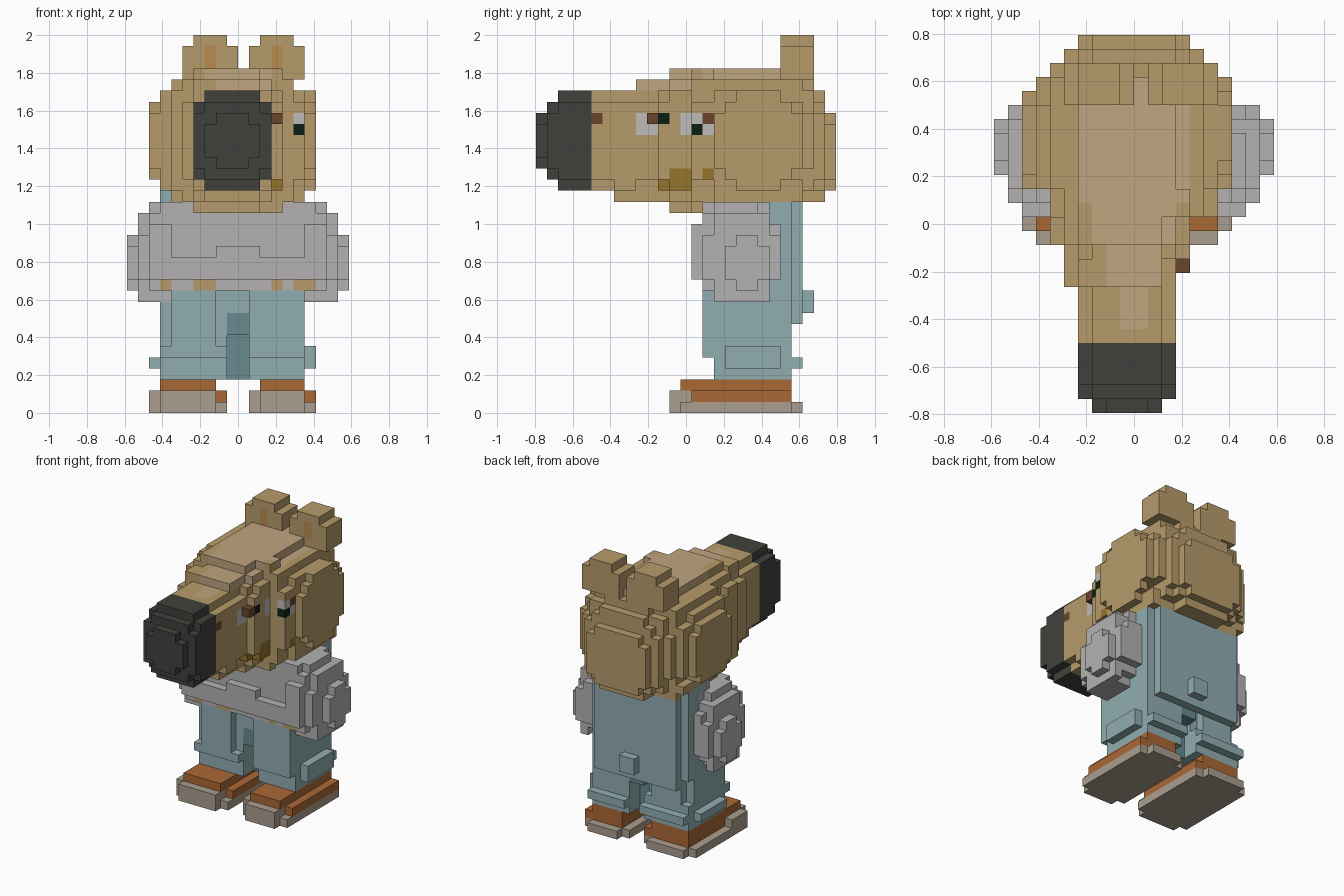
import bpy, bmesh
from mathutils import Vector

if "Cube" in bpy.data.objects:
    bpy.data.objects.remove(bpy.data.objects["Cube"])

U = 2 / 34                      # voxel edge; grid is 20 x 27 x 34
grid = {}                       # (x, y, z) -> part name


def fill(part, x0, x1, y0, y1, z0, z1, axis=None, p=3):
    """Fill a box, or a rounded prism running along the given axis."""
    lo, hi = (x0, y0, z0), (x1, y1, z1)
    for x in range(x0, x1):
        for y in range(y0, y1):
            for z in range(z0, z1):
                v = (x, y, z)
                r = 0
                if axis is not None:
                    for a in range(3):
                        if a != axis:
                            half = (hi[a] - lo[a]) / 2
                            r += abs((v[a] + .5 - lo[a] - half) / half) ** p
                if r <= 1:
                    grid[v] = part


def paint(part, axis, cells, outer):
    """Recolour the outermost voxel on the lines through the given cells."""
    for a, b in cells:
        line = [v for v in grid if (v[:axis] + v[axis + 1:]) == (a, b)]
        if line:
            grid[outer(line, key=lambda v: v[axis])] = part


# Shoes: sole, upper and pale toe cap
for x0, x1 in ((-8, -1), (1, 7)):
    fill('sole', x0, x1, 13, 23, 0, 1)
    fill('sole', x0 + 1, x1 - 1, 12, 24, 0, 1)
    fill('shoe', x0 + 1, x1, 14, 23, 1, 2)
    fill('shoe', x0 + 1, x1 - 1, 13, 23, 2, 3)
    fill('sole', x0 + 1, x1 - 1, 12, 14, 1, 2)
    fill('sole', x0, x0 + 1, 13, 16, 1, 2)

# Trousers: legs with rolled cuffs, crotch, seat, back panel and tail
for x0, x1, out in ((-7, -1, -1), (1, 6, 1)):
    fill('trousers', x0, x1, 16, 23, 3, 4, 2, 6)
    fill('trousers', x0, x1, 16, 24, 4, 5, 2, 6)
    fill('trousers', x0, x1, 15, 23, 5, 6, 2, 6)
    fill('trousers', min(x0, x0 + out), max(x1, x1 + out), 17, 22, 4, 5)
    fill('trousers', x0, x1, 15, 23, 6, 11, 2, 4)
fill('trousers', 6, 7, 17, 22, 5, 6)
fill('crotch', -1, 1, 18, 21, 3, 7)
fill('crotch', -1, 1, 16, 23, 7, 11)
fill('trousers', -7, 6, 16, 23, 9, 11)
fill('trousers', -7, 6, 19, 23, 11, 20)
fill('trousers', -6, 5, 23, 24, 8, 20)
fill('trousers', -1, 1, 24, 25, 9, 11)

# Sweater: chest, folded forearms and sleeves
fill('sweater', -7, 7, 15, 21, 11, 19)
for x0, x1, y0, y1, z0, z1 in ((6, 8, 14, 22, 10, 19), (8, 9, 15, 22, 10, 18), (9, 10, 17, 21, 11, 16)):
    fill('sweater', x0, x1, y0, y1, z0, z1, 0, 2.4)
    fill('sweater', -x1, -x0, y0, y1, z0, z1, 0, 2.4)
for w, z in ((7, 12), (6, 13), (2, 14)):
    fill('sweater', -w, w, 14, 16, z, z + 1)
paint('fur', 1, [(-7, 11), (-4, 11), (-3, 11), (3, 11), (5, 11), (6, 11)], min)

# Head and snout as rounded slices from front to back
for y0, y1, x0, x1, z0, z1, p in (
        (5, 7, -4, 3, 20, 29, 3), (7, 9, -4, 3, 19, 29, 3), (9, 11, -5, 3, 19, 30, 3),
        (11, 12, -5, 4, 19, 30, 3), (12, 14, -6, 4, 18, 31, 3), (14, 16, -6, 6, 18, 31, 3),
        (16, 22, -7, 6, 19, 31, 3), (22, 24, -7, 6, 19, 31, 2.6), (24, 25, -6, 6, 19, 30, 2.6),
        (25, 26, -5, 5, 19, 29, 2.4), (26, 27, -4, 4, 20, 27, 2.6)):
    fill('fur', x0, x1, y0, y1, z0, z1, 1, p)
fill('fur', -6, 6, 16, 24, 19, 20)
fill('fur', -7, 6, 16, 24, 20, 21)

# Round cheek pads
fill('fur', -8, -7, 16, 23, 21, 28, 0, 2.6)
fill('fur', 6, 7, 16, 24, 20, 29, 0, 2.6)

# Pale crown, tapering towards the snout
for y in range(6, 24):
    w = min(4, 1 + (y - 6) // 3)
    paint('crown', 2, [(x, y) for x in range(-w, w)], max)

# Nose
for y0, y1, x0, x1, z0, z1 in ((0, 1, -3, 2, 22, 27), (1, 2, -4, 3, 21, 28), (2, 5, -4, 3, 20, 29)):
    fill('nose', x0, x1, y0, y1, z0, z1, 1, 2.8)

# Ears
for x0 in (-5, 1):
    fill('fur', x0, x0 + 5, 22, 25, 30, 33)
    fill('fur', x0 + 1, x0 + 4, 22, 25, 33, 34)
    paint('inner_ear', 1, [(x0 + 2, 31), (x0 + 2, 32)], min)

# Eyes, brows and mouth on the right side of the face
fill('brow', 3, 4, 10, 11, 26, 27)
paint('eye_white', 0, [(9, 26), (9, 25), (10, 25), (13, 26), (14, 26), (13, 25), (15, 25)], max)
paint('brow', 0, [(5, 26), (15, 26)], max)
paint('pupil', 0, [(11, 26), (14, 25)], max)
paint('mouth', 0, [(y, 20) for y in range(11, 14)] + [(12, 21), (13, 21), (15, 21)], max)

# Turn the exposed faces of each part into one mesh object
COLOURS = {
    'fur': 0xB59A6A, 'crown': 0xBFA480, 'nose': 0x42423F, 'inner_ear': 0xB98A50,
    'eye_white': 0xBDBBB9, 'pupil': 0x14241A, 'brow': 0x6A4630, 'mouth': 0x937430,
    'sweater': 0xB2B0B1, 'trousers': 0x90ACB0, 'crotch': 0x678A90,
    'shoe': 0xA86838, 'sole': 0xA89C8C}
NORMALS = [Vector(n) for n in ((1, 0, 0), (-1, 0, 0), (0, 1, 0), (0, -1, 0), (0, 0, 1), (0, 0, -1))]


def linear(code):
    return [((code >> s & 255) / 255) ** 2.2 for s in (16, 8, 0)] + [1]


for part, code in COLOURS.items():
    bm = bmesh.new()
    for v in [v for v, name in grid.items() if name == part]:
        centre = Vector((v[0] + .5, v[1] + .5 - 13.5, v[2] + .5))
        for n in NORMALS:
            if tuple(int(a + b) for a, b in zip(v, n)) in grid:
                continue
            s = Vector((n.y, n.z, n.x))
            t = n.cross(s)
            bm.faces.new([bm.verts.new((centre + n / 2 + s * a / 2 + t * b / 2) * U)
                          for a, b in ((-1, -1), (1, -1), (1, 1), (-1, 1))])
    bmesh.ops.remove_doubles(bm, verts=bm.verts, dist=U / 100)
    mesh = bpy.data.meshes.new(part)
    bm.to_mesh(mesh)
    bm.free()
    mat = bpy.data.materials.new(part)
    mat.diffuse_color = linear(code)
    mat.use_nodes = True
    mat.node_tree.nodes["Principled BSDF"].inputs["Base Color"].default_value = mat.diffuse_color
    mesh.materials.append(mat)
    bpy.context.collection.objects.link(bpy.data.objects.new(part, mesh))
